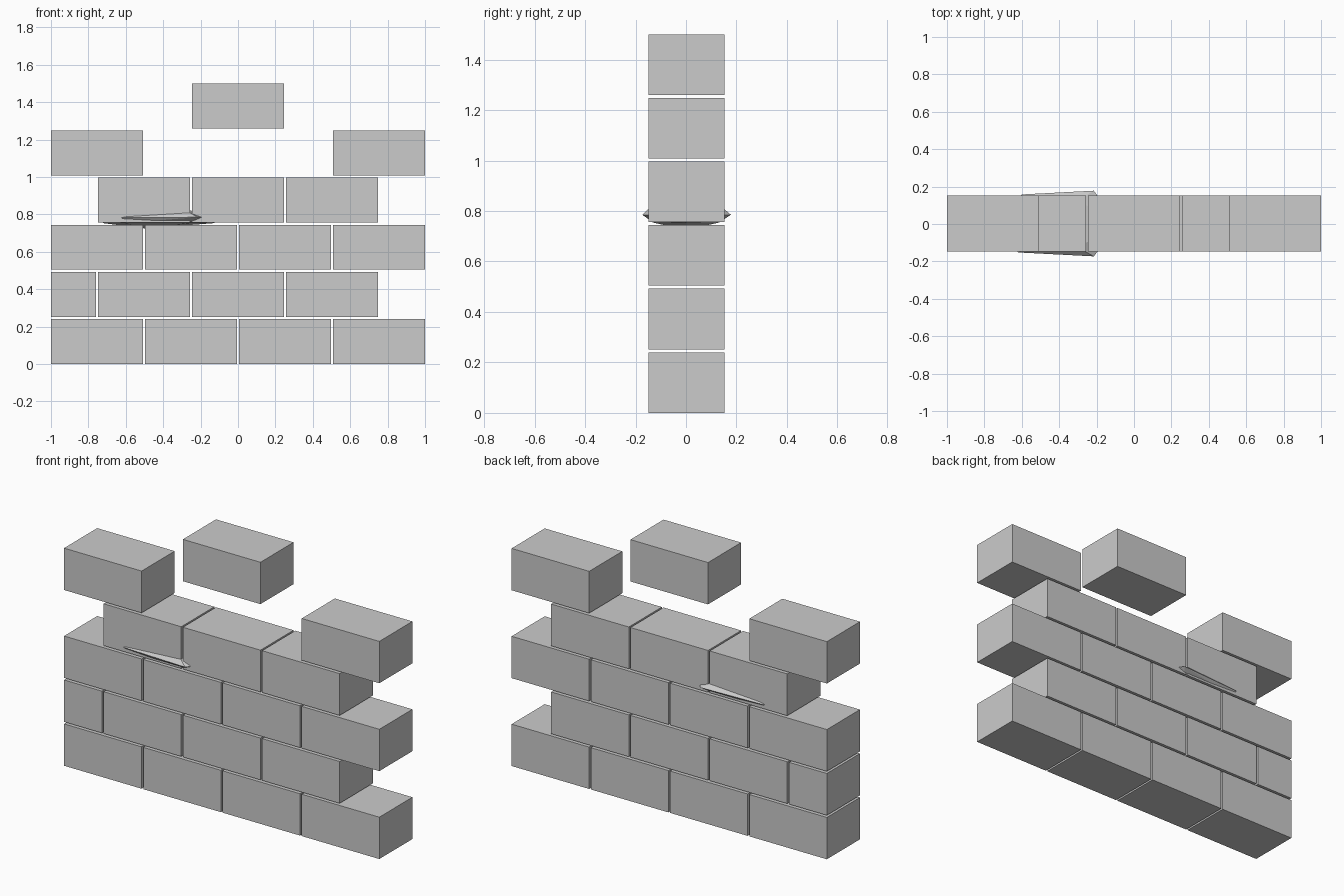
import bpy, bmesh

if "Cube" in bpy.data.objects:
    bpy.data.objects.remove(bpy.data.objects["Cube"])

grey = bpy.data.materials.new("stone grey")
grey.diffuse_color = (0.6, 0.6, 0.6, 1)
grey.use_nodes = True
grey.node_tree.nodes["Principled BSDF"].inputs["Base Color"].default_value = grey.diffuse_color

BRICK_W, BRICK_H, DEPTH = 0.492, 0.24, 0.30
STEP_X, STEP_Z = 0.5027, 0.252


def finish(bm, name):
    bmesh.ops.recalc_face_normals(bm, faces=bm.faces)
    mesh = bpy.data.meshes.new(name)
    bm.to_mesh(mesh)
    bm.free()
    mesh.materials.append(grey)
    obj = bpy.data.objects.new(name, mesh)
    bpy.context.collection.objects.link(obj)
    return obj


def brick(left, row, width=BRICK_W):
    bm = bmesh.new()
    bmesh.ops.create_cube(bm, size=1)
    bmesh.ops.scale(bm, verts=bm.verts, vec=(width, DEPTH, BRICK_H))
    bmesh.ops.translate(bm, verts=bm.verts,
                        vec=(left + width / 2, 0.002, row * STEP_Z + BRICK_H / 2))
    finish(bm, "brick_row_%d" % (row + 1))


# Full courses
for row in (0, 2):
    for i in range(4):
        brick(-1 + i * STEP_X, row)

# Staggered courses, the lower one closed by a half brick
for row in (1, 3):
    for i in range(3):
        brick(-0.7487 + i * STEP_X, row)
brick(-1, 1, 0.24)

# Loose battlement bricks
brick(-1, 4)
brick(1 - BRICK_W, 4)
brick(-0.246, 5)

# Flat faceted stone wedged through the wall
points = [(-0.73, 0, 0.775), (-0.08, 0, 0.785), (-0.5, 0, 0.725),
          (-0.72, 0, 0.753), (-0.13, 0, 0.753),
          (-0.62, -0.152, 0.782), (-0.215, -0.173, 0.785),
          (-0.60, 0.158, 0.782), (-0.215, 0.178, 0.785)]
for side in (-1, 1):
    points += [(-0.30, side * 0.125, 0.83), (-0.50, side * 0.12, 0.82),
               (-0.25, side * 0.13, 0.754), (-0.60, side * 0.13, 0.754)]
bm = bmesh.new()
for p in points:
    bm.verts.new(p)
hull = bmesh.ops.convex_hull(bm, input=bm.verts)
loose = [v for v in bm.verts if not v.link_faces]
bmesh.ops.delete(bm, geom=loose, context='VERTS')
finish(bm, "wedged_stone")
